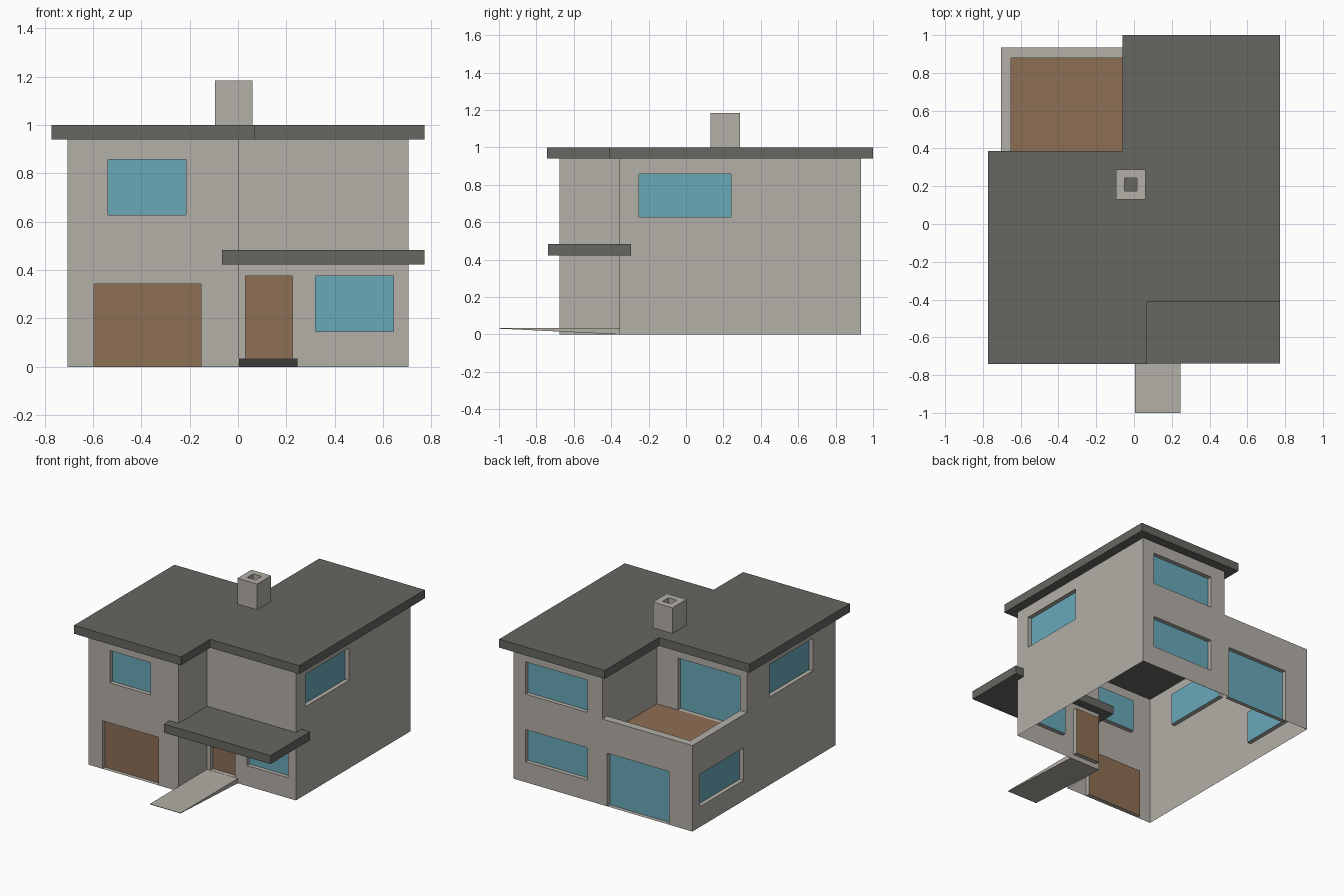
import bpy
import bmesh
from mathutils import Vector

if "Cube" in bpy.data.objects:
    bpy.data.objects.remove(bpy.data.objects["Cube"])


def material(name, color):
    m = bpy.data.materials.new(name)
    m.diffuse_color = (*color, 1)
    m.use_nodes = True
    m.node_tree.nodes["Principled BSDF"].inputs["Base Color"].default_value = m.diffuse_color
    return m


WALL = material("warm_grey_render", (0.451, 0.429, 0.386))
ROOF = material("dark_grey_roof", (0.133, 0.133, 0.120))
GLASS = material("blue_glass", (0.138, 0.397, 0.491))
WOOD = material("brown_wood", (0.270, 0.156, 0.089))
SLOT = {"glass": 1, "wood": 2}

W, XM = 0.705, 0.005                 # half width, line between the two wings
YF, YP, YT, YB = -0.675, -0.355, 0.32, 0.935   # front, porch, terrace, back
EAVES, PARAPET, DECK, THICK = 0.94, 0.612, 0.485, 0.055
RECESS = 0.03
LOW, HIGH = (0.145, 0.375), (0.627, 0.857)     # window heights per storey


def finish(name, bm, *mats):
    bmesh.ops.remove_doubles(bm, verts=bm.verts, dist=1e-5)
    me = bpy.data.meshes.new(name)
    bm.to_mesh(me)
    bm.free()
    for m in mats:
        me.materials.append(m)
    ob = bpy.data.objects.new(name, me)
    bpy.context.collection.objects.link(ob)
    return ob


def quad(bm, pts, slot=0):
    bm.faces.new([bm.verts.new(p) for p in pts]).material_index = slot


def wall(name, start, end, z0, z1, openings=()):
    """Single-skin wall, outside on the right of start->end.
    Openings: (coord a, coord b, (z low, z high), kind), recessed."""
    bm = bmesh.new()
    a, b = Vector((*start, 0)), Vector((*end, 0))
    length = (b - a).length
    d = (b - a).normalized()
    inward = Vector((-d.y, d.x, 0))
    axis = 0 if abs(d.x) > 0.5 else 1

    def P(u, z, depth=0.0):
        return a + d * u + inward * depth + Vector((0, 0, z))

    holes = []
    for c0, c1, (h0, h1), kind in openings:
        u0, u1 = sorted((abs(c0 - a[axis]), abs(c1 - a[axis])))
        holes.append((u0, u1, h0, h1, SLOT[kind]))
    us = sorted({0.0, length} | {u for h in holes for u in h[:2]})
    zs = sorted({z0, z1} | {z for h in holes for z in h[2:4]})
    # wall surface around the openings
    for u0, u1 in zip(us, us[1:]):
        for l, h in zip(zs, zs[1:]):
            uc, zc = (u0 + u1) / 2, (l + h) / 2
            if not any(o[0] < uc < o[1] and o[2] < zc < o[3] for o in holes):
                quad(bm, [P(u0, l), P(u1, l), P(u1, h), P(u0, h)])
    # reveals and recessed panes
    for u0, u1, l, h, slot in holes:
        ring = [(u0, l), (u1, l), (u1, h), (u0, h)]
        quad(bm, [P(*p, RECESS) for p in ring], slot)
        for p, q in zip(ring, ring[1:] + ring[:1]):
            quad(bm, [P(*p), P(*q), P(*q, RECESS), P(*p, RECESS)])
    return finish(name, bm, WALL, GLASS, WOOD)


def prism(name, outline, z0, z1, mat):
    bm = bmesh.new()
    f = bm.faces.new([bm.verts.new((x, y, z0)) for x, y in outline])
    top = bmesh.ops.extrude_face_region(bm, geom=[f])["geom"]
    bmesh.ops.translate(bm, vec=(0, 0, z1 - z0),
                        verts=[v for v in top if isinstance(v, bmesh.types.BMVert)])
    bmesh.ops.recalc_face_normals(bm, faces=bm.faces)
    return finish(name, bm, mat)


def rect(x0, x1, y0, y1):
    return [(x0, y0), (x1, y0), (x1, y1), (x0, y1)]


# Outer walls, counter-clockwise from the front left
wall("garage_front_wall", (-W, YF), (XM, YF), 0, EAVES,
     [(-0.537, -0.215, HIGH, "glass"), (-0.595, -0.152, (0, 0.342), "wood")])
wall("porch_side_wall", (XM, YF), (XM, YP), 0, EAVES)
wall("porch_front_wall", (XM, YP), (W, YP), 0, EAVES,
     [(0.03, 0.225, (0.035, 0.375), "wood"), (0.32, 0.643, LOW, "glass")])
wall("right_wall", (W, YP), (W, YB), 0, EAVES, [(-0.25, 0.24, HIGH, "glass")])
wall("back_tall_wall", (W, YB), (XM, YB), 0, EAVES,
     [(0.61, 0.12, LOW, "glass"), (0.61, 0.12, HIGH, "glass")])
wall("back_low_wall", (XM, YB), (-W, YB), 0, PARAPET,
     [(-0.033, -0.52, (0, 0.378), "glass")])
wall("left_low_wall", (-W, YB), (-W, YT), 0, PARAPET, [(0.85, 0.36, LOW, "glass")])
wall("left_tall_wall", (-W, YT), (-W, YF), 0, EAVES, [(0.07, -0.42, HIGH, "glass")])

# Terrace: house walls, parapet lining and cap, wooden deck
XI, YI = -W + THICK, YB - THICK
wall("terrace_side_wall", (XM, YB), (XM, YT), DECK, EAVES)
wall("terrace_door_wall", (XM, YT), (-W, YT), DECK, EAVES,
     [(-0.16, XI, (DECK, 0.855), "glass")])
wall("parapet_back_lining", (XI, YI), (XM, YI), DECK, PARAPET)
wall("parapet_left_lining", (XI, YT), (XI, YI), DECK, PARAPET)
bm = bmesh.new()
for r in (rect(-W, XM, YI, YB), rect(-W, XI, YT, YI)):
    quad(bm, [(x, y, PARAPET) for x, y in r])
finish("parapet_cap", bm, WALL)
bm = bmesh.new()
quad(bm, [(x, y, DECK) for x, y in rect(XI, XM, YT, YI)])
finish("terrace_deck", bm, WOOD)

# Flat roofs
prism("main_roof", [(-0.772, -0.742), (0.07, -0.742), (0.07, -0.413), (0.772, -0.413),
                    (0.772, 1.0), (-0.06, 1.0), (-0.06, 0.387), (-0.772, 0.387)],
      EAVES, 1.0, ROOF)
prism("porch_roof", rect(-0.067, 0.772, -0.738, -0.293), 0.423, 0.484, ROOF)

# Hollow chimney, the roof shows at the bottom of the flue
bm = bmesh.new()
outer, inner = rect(-0.096, 0.06, 0.13, 0.288), rect(-0.05, 0.015, 0.176, 0.243)
for i in range(4):
    j = (i + 1) % 4
    quad(bm, [(*outer[i], 1.0), (*outer[j], 1.0), (*outer[j], 1.183), (*outer[i], 1.183)])
    quad(bm, [(*inner[j], 1.0), (*inner[i], 1.0), (*inner[i], 1.183), (*inner[j], 1.183)])
    quad(bm, [(*outer[i], 1.183), (*outer[j], 1.183), (*inner[j], 1.183), (*inner[i], 1.183)])
finish("chimney", bm, WALL)

# Entrance slab: level top, underside rising to a thin front edge
bm = bmesh.new()
prof = [(YP, 0.0), (YP, 0.034), (-1.0, 0.034), (-1.0, 0.031)]
sides = [[bm.verts.new((x, y, z)) for y, z in prof] for x in (XM, 0.247)]
for s in sides:
    bm.faces.new(s)
for i in range(4):
    j = (i + 1) % 4
    bm.faces.new([sides[0][i], sides[0][j], sides[1][j], sides[1][i]])
bmesh.ops.recalc_face_normals(bm, faces=bm.faces)
finish("entrance_slab", bm, WALL)
